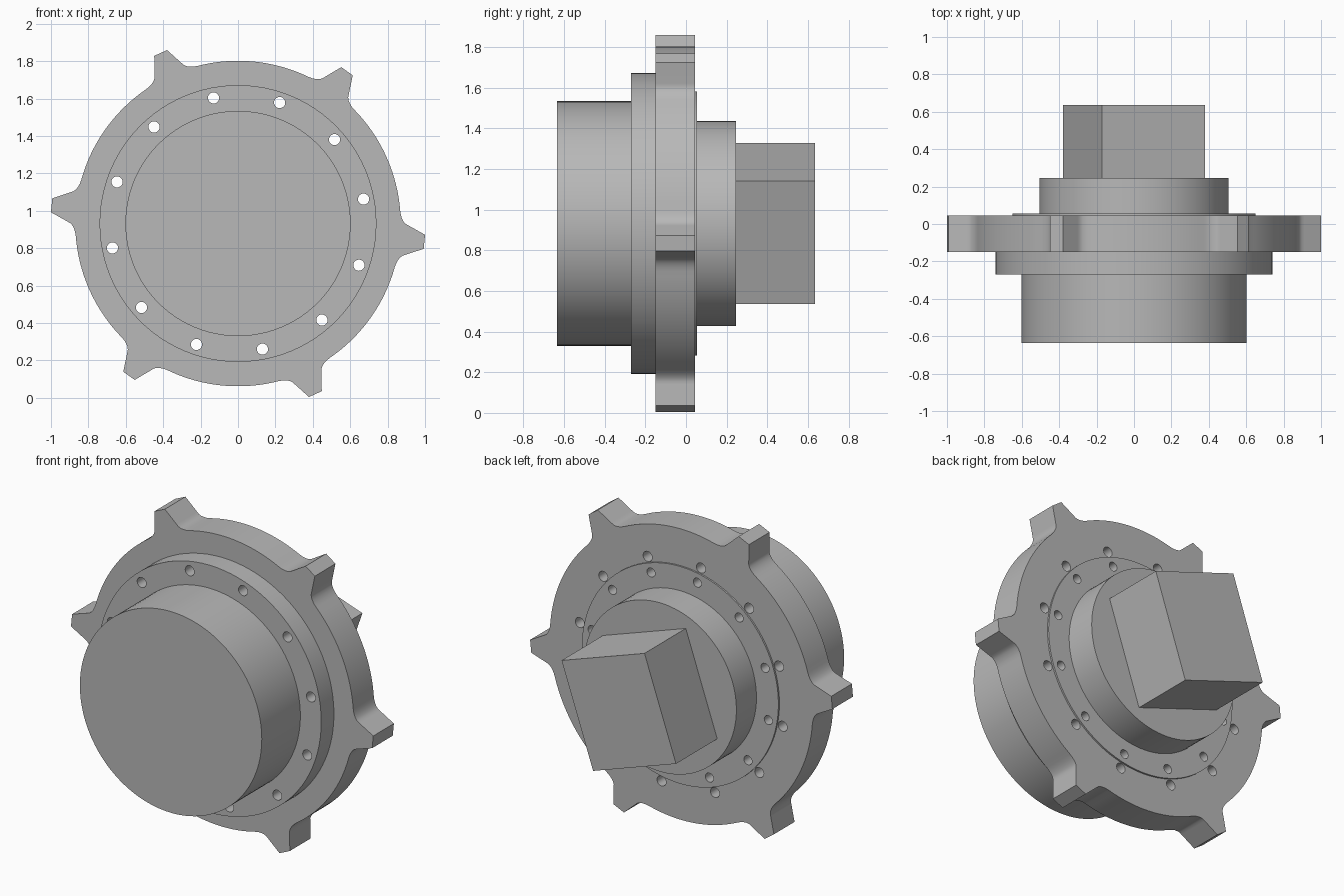
import bpy
import bmesh
from math import sin, cos, radians, pi

CENTRE_Z = 0.932

cube = bpy.data.objects.get("Cube")
if cube:
    bpy.data.objects.remove(cube, do_unlink=True)

grey = bpy.data.materials.new("plain grey")
grey.use_nodes = True
colour = (0.48, 0.48, 0.48, 1)
grey.diffuse_color = colour
grey.node_tree.nodes["Principled BSDF"].inputs["Base Color"].default_value = colour


def polar(radius, degrees):
    return radius * cos(radians(degrees)), radius * sin(radians(degrees))


def circle(radius, sides=96, centre=(0, 0)):
    return [(centre[0] + radius * cos(2 * pi * i / sides),
             centre[1] + radius * sin(2 * pi * i / sides)) for i in range(sides)]


def extrude(name, outlines, front, back):
    """Extrude closed x-z outlines along y into one object."""
    bm = bmesh.new()
    for outline in outlines:
        rings = [[bm.verts.new((x, y, z + CENTRE_Z)) for x, z in outline] for y in (front, back)]
        bm.faces.new(rings[0])
        bm.faces.new(reversed(rings[1]))
        for i in range(len(outline)):
            bm.faces.new((rings[0][i], rings[0][i - 1], rings[1][i - 1], rings[1][i]))
    bmesh.ops.recalc_face_normals(bm, faces=bm.faces)
    mesh = bpy.data.meshes.new(name)
    bm.to_mesh(mesh)
    bm.free()
    mesh.materials.append(grey)
    obj = bpy.data.objects.new(name, mesh)
    bpy.context.collection.objects.link(obj)
    return obj


def activate(obj):
    bpy.ops.object.select_all(action="DESELECT")
    obj.select_set(True)
    bpy.context.view_layer.objects.active = obj


def cut(obj, cutter):
    activate(obj)
    mod = obj.modifiers.new("holes", "BOOLEAN")
    mod.operation = "DIFFERENCE"
    mod.solver = "EXACT"
    mod.object = cutter
    bpy.ops.object.modifier_apply(modifier=mod.name)


# Ring outline: six flared teeth with filleted roots
half_tooth = [(0.87, 10), (0.872, 8.6), (0.877, 7.4), (0.885, 6.3),
              (0.896, 5.5), (0.91, 5.0), (1.002, 2.15)]
ring_outline = []
for k in range(6):
    axis = -5.6 + 60 * k
    ring_outline += [polar(r, axis - a) for r, a in half_tooth]
    ring_outline += [polar(r, axis + a) for r, a in reversed(half_tooth)]
    ring_outline += [polar(0.87, axis + a) for a in range(12, 50, 2)]

# Round body, front to back
drum = extrude("front_drum", [circle(0.602)], -0.635, -0.27)
flange = extrude("front_flange", [circle(0.74)], -0.27, -0.15)
ring = extrude("toothed_ring", [ring_outline], -0.15, 0.045)
disc = extrude("rear_disc", [circle(0.65)], 0.045, 0.055)
hub = extrude("rear_hub", [circle(0.505)], 0.055, 0.245)

# Tilted rectangular block at the back
c, s = cos(radians(-19)), sin(radians(-19))
corners = [(-0.29, -0.32), (0.29, -0.32), (0.29, 0.32), (-0.29, 0.32)]
extrude("rear_block", [[(x * c - z * s, x * s + z * c) for x, z in corners]], 0.245, 0.635)

# Bolt holes: an outer through ring and an inner blind ring
angles = [11 + 30 * k for k in range(12)]
outer = extrude("outer_hole_cutter", [circle(0.03, 20, polar(0.684, a)) for a in angles], -0.4, 0.2)
inner = extrude("inner_hole_cutter", [circle(0.027, 20, polar(0.594, a)) for a in angles], -0.13, 0.2)
for part in (flange, ring):
    cut(part, outer)
for part in (ring, disc):
    cut(part, inner)
for cutter in (outer, inner):
    bpy.data.objects.remove(cutter, do_unlink=True)

# Smooth round walls, sharp rims
for part in (drum, flange, ring, disc, hub):
    activate(part)
    bpy.ops.object.shade_smooth_by_angle(angle=radians(30))
